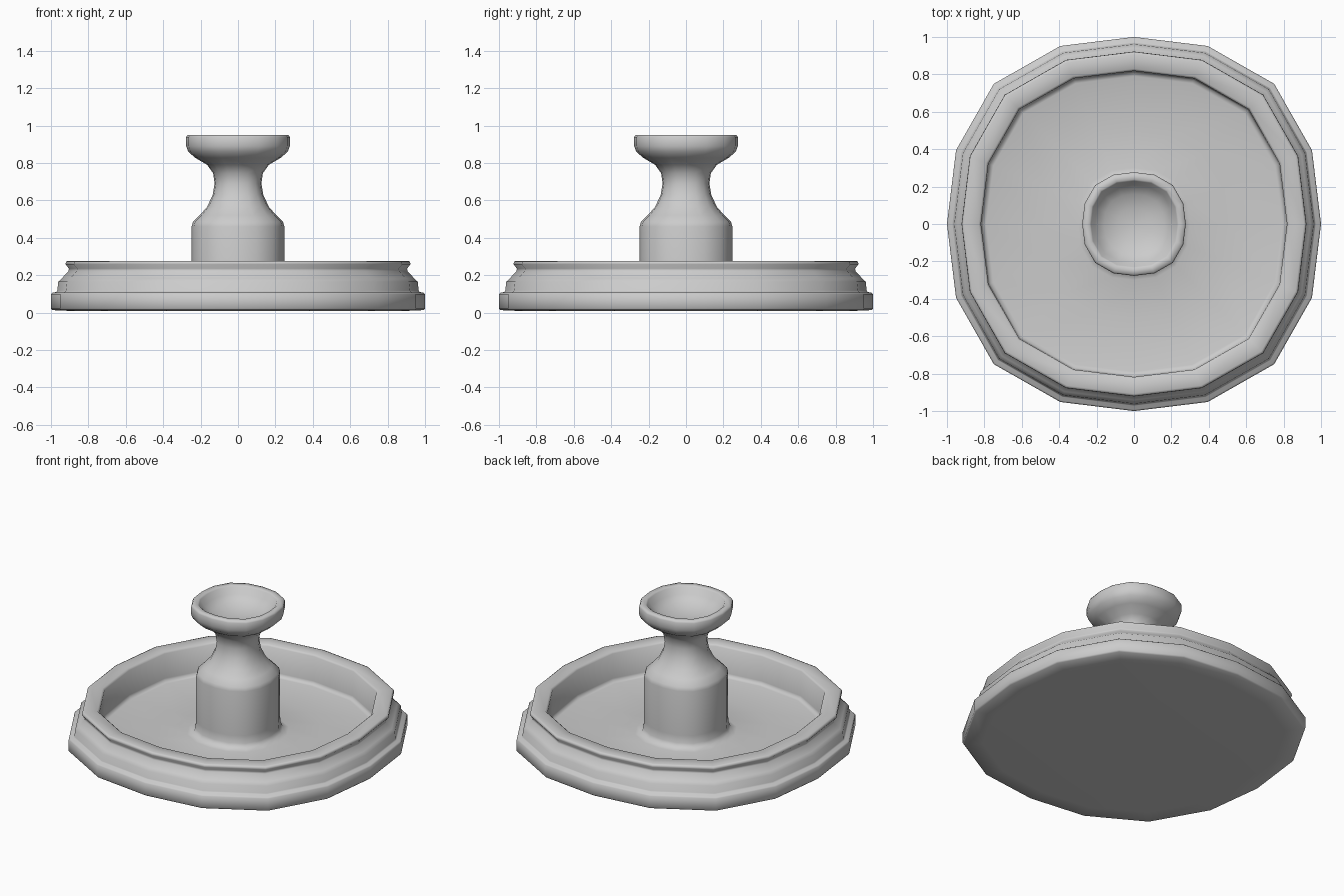
import bpy, bmesh, math
from mathutils import Vector

if "Cube" in bpy.data.objects:
    bpy.data.objects.remove(bpy.data.objects["Cube"])

SIDES = 16
BULGE = [1.0, 1.03, 1.06, 1.03]  # slightly squared circle, repeats each quarter


def lathe(name, profile):
    """Spin an (r, z) profile around z; r = 0 makes a pole."""
    bm = bmesh.new()
    rings = []
    for r, z in profile:
        if r == 0:
            rings.append([bm.verts.new((0, 0, z))] * SIDES)
            continue
        ring = []
        for i in range(SIDES):
            a = 2 * math.pi * i / SIDES
            k = r * BULGE[i % 4]
            ring.append(bm.verts.new(Vector((k * math.cos(a), k * math.sin(a), z))))
        rings.append(ring)
    for lo, hi in zip(rings, rings[1:]):
        for i in range(SIDES):
            j = (i + 1) % SIDES
            quad = list(dict.fromkeys((lo[i], lo[j], hi[j], hi[i])))
            bm.faces.new(quad)
    bmesh.ops.recalc_face_normals(bm, faces=bm.faces)
    mesh = bpy.data.meshes.new(name)
    bm.to_mesh(mesh)
    bm.free()
    obj = bpy.data.objects.new(name, mesh)
    bpy.context.collection.objects.link(obj)
    bpy.ops.object.select_all(action='DESELECT')
    obj.select_set(True)
    bpy.context.view_layer.objects.active = obj
    bpy.ops.object.shade_smooth_by_angle(angle=math.radians(78))
    return obj


# Stepped base with raised lip and sunken floor
base = [(0, 0.008), (0.88, 0.008), (0.992, 0.013), (1.0, 0.022),
        (1.0, 0.098), (0.992, 0.106), (0.972, 0.11), (0.966, 0.118),
        (0.961, 0.165), (0.942, 0.183), (0.906, 0.222), (0.904, 0.235),
        (0.922, 0.258), (0.92, 0.272), (0.908, 0.277),
        (0.83, 0.277), (0.818, 0.266), (0.816, 0.1), (0.81, 0.082),
        (0.79, 0.076), (0.5, 0.072)]

# Pedestal: flared foot, drum, narrow neck and flat-rimmed cup
pedestal = [(0.3, 0.074), (0.265, 0.085), (0.252, 0.11), (0.248, 0.16),
            (0.248, 0.46), (0.241, 0.485), (0.205, 0.52), (0.165, 0.565),
            (0.135, 0.63), (0.125, 0.69), (0.133, 0.745), (0.165, 0.79),
            (0.228, 0.827), (0.266, 0.86), (0.277, 0.89), (0.277, 0.938),
            (0.27, 0.95), (0.238, 0.95), (0.23, 0.943),
            (0.208, 0.903), (0.16, 0.868), (0.085, 0.845), (0, 0.837)]

lathe("dish_with_pedestal", base + pedestal)
